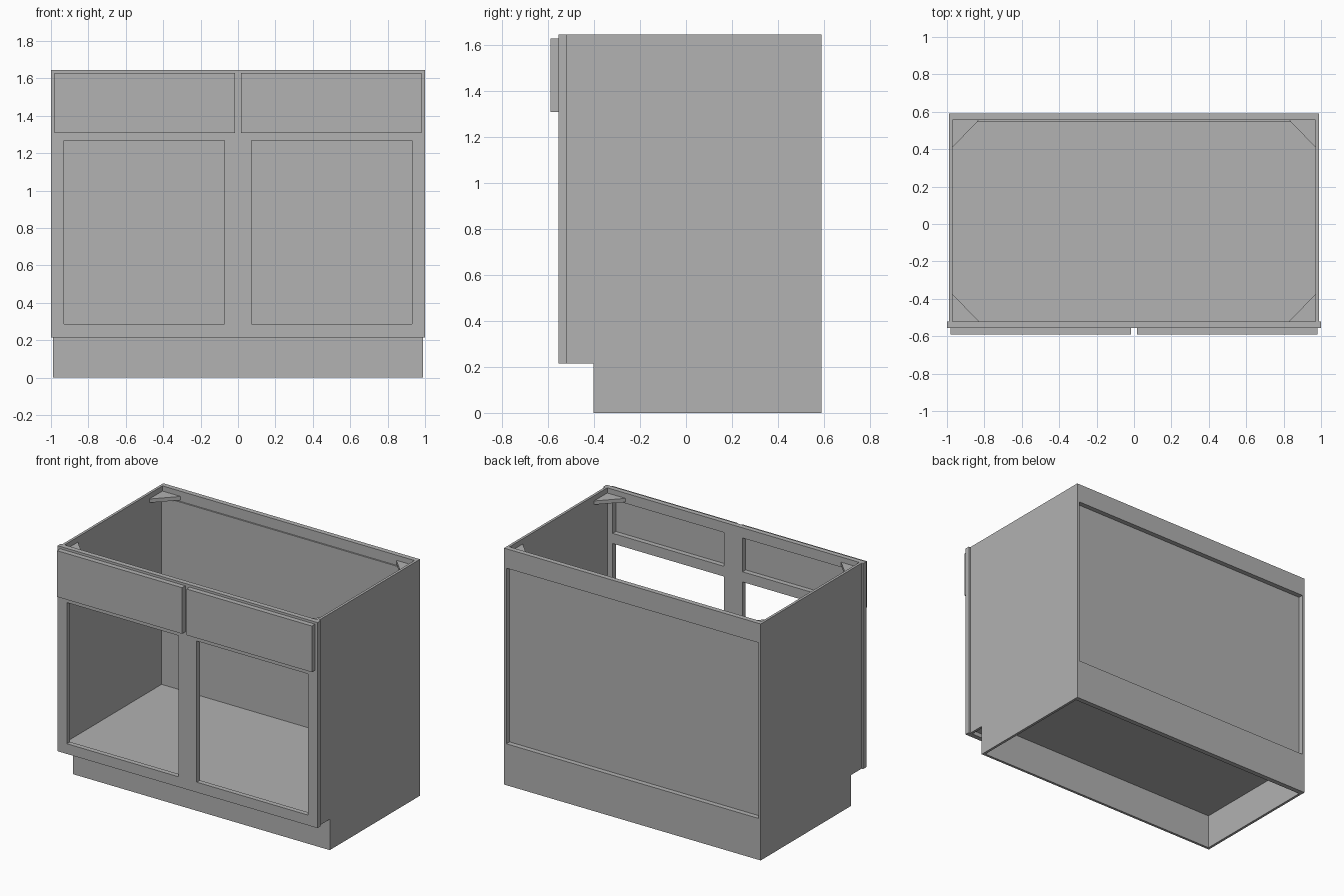
import bpy
import bmesh

cube = bpy.data.objects.get("Cube")
if cube:
    bpy.data.objects.remove(cube, do_unlink=True)

grey = bpy.data.materials.new("plain_grey")
grey.use_nodes = True
color = (0.445, 0.445, 0.445, 1)
grey.diffuse_color = color
grey.node_tree.nodes["Principled BSDF"].inputs["Base Color"].default_value = color

# Overall sizes
TOP, KICK, RAIL = 1.645, 0.215, 0.071
SIDE, INNER = 0.988, 0.97
FRONT, FRAME_BACK, BACK = -0.555, -0.52, 0.59
KICK_Y, RAIL_Y, PANEL_Y = -0.402, 0.555, 0.545
FLOOR_LOW, FLOOR_TOP = 0.244, 0.268


def prism(name, outline, axis, low, high):
    """Extrude a 2D outline along x (0) or z (2)."""
    bm = bmesh.new()
    place = (lambda a, b: (low, a, b)) if axis == 0 else (lambda a, b: (a, b, low))
    face = bm.faces.new([bm.verts.new(place(a, b)) for a, b in outline])
    moved = bmesh.ops.extrude_face_region(bm, geom=[face])["geom"]
    for v in moved:
        if isinstance(v, bmesh.types.BMVert):
            v.co[axis] = high
    bmesh.ops.recalc_face_normals(bm, faces=bm.faces)
    mesh = bpy.data.meshes.new(name)
    bm.to_mesh(mesh)
    bm.free()
    mesh.materials.append(grey)
    obj = bpy.data.objects.new(name, mesh)
    bpy.context.collection.objects.link(obj)
    return obj


def box(name, x0, x1, y0, y1, z0, z1):
    return prism(name, [(x0, y0), (x1, y0), (x1, y1), (x0, y1)], 2, z0, z1)


# Face frame with a door and a drawer opening on each side
frame = box("face_frame", -1, 1, FRONT, FRAME_BACK, KICK, TOP)
for z0, z1 in ((KICK + RAIL, 1.268), (1.268 + RAIL, TOP - RAIL)):
    for x0 in (-1 + RAIL, RAIL):
        cutter = box("opening_cutter", x0, x0 + 1 - 2 * RAIL, -0.7, -0.45, z0, z1)
        cutter.hide_render = True
        cutter.hide_set(True)
        cutter.display_type = 'WIRE'
        mod = frame.modifiers.new("opening", 'BOOLEAN')
        mod.object = cutter
        mod.operation = 'DIFFERENCE'
        mod.solver = 'EXACT'

# Cut the openings for good and drop the cutters
bpy.context.view_layer.update()
cut = bpy.data.meshes.new_from_object(frame.evaluated_get(bpy.context.evaluated_depsgraph_get()))
cutters = [m.object for m in frame.modifiers]
frame.modifiers.clear()
frame.data = cut
for c in cutters:
    bpy.data.objects.remove(c, do_unlink=True)

side_profile = [(FRAME_BACK, KICK), (KICK_Y, KICK), (KICK_Y, 0),
                (BACK, 0), (BACK, TOP), (FRAME_BACK, TOP)]

for s, label in ((1, "left"), (-1, "right")):
    # Side panel notched for the toe space
    prism(label + "_side_panel", side_profile, 0, s * INNER, s * SIDE)
    # Drawer front
    a, b = sorted((s * 0.017, s * 0.981))
    box(label + "_drawer_front", a, b, -0.59, FRONT, 1.308, 1.629)
    # Corner braces
    for y, reach, end in ((FRAME_BACK, 0.145, "front"), (RAIL_Y, -0.145, "back")):
        prism(label + "_" + end + "_corner_brace",
              [(s * INNER, y), (s * (INNER - 0.14), y), (s * INNER, y + reach)],
              2, 1.583, 1.609)

# Floor, toe kick and back
box("floor_panel", -INNER, INNER, FRAME_BACK, PANEL_Y, FLOOR_LOW, FLOOR_TOP)
box("toe_kick", -INNER, INNER, KICK_Y, KICK_Y + 0.018, 0, FLOOR_LOW)
box("back_panel", -INNER, INNER, PANEL_Y, RAIL_Y, FLOOR_LOW, TOP - RAIL)
box("back_top_rail", -INNER, INNER, RAIL_Y, BACK, 1.51, TOP)
box("back_bottom_rail", -INNER, INNER, RAIL_Y, BACK, 0, 0.288)
